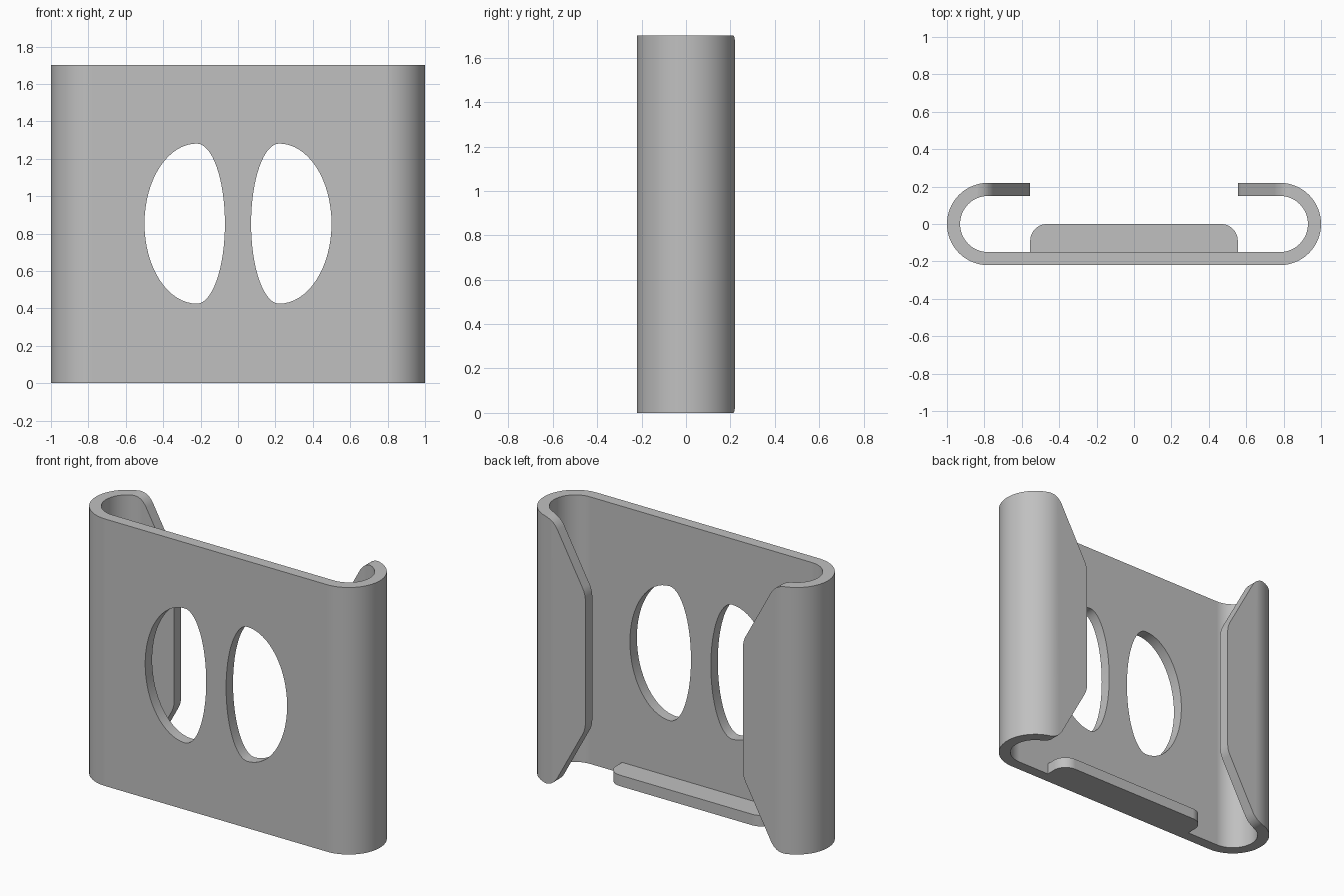
import bpy, bmesh
from math import sin, cos, pi
from mathutils import Vector

if "Cube" in bpy.data.objects:
    bpy.data.objects.remove(bpy.data.objects["Cube"])

H = 1.70                     # height of the bracket
OUTER, INNER = 0.22, 0.15    # curl radii, their gap is the sheet thickness
BEND = 0.78                  # x of the curl centres

metal = bpy.data.materials.new("grey metal")
metal.use_nodes = True
grey = (0.53, 0.53, 0.53, 1)
metal.diffuse_color = grey
metal.node_tree.nodes["Principled BSDF"].inputs["Base Color"].default_value = grey


def arc(cx, cy, rx, ry, a, b, n):
    """Points along an elliptical arc, angles in units of pi."""
    return [(cx + rx * cos(pi * (a + (b - a) * i / n)),
             cy + ry * sin(pi * (a + (b - a) * i / n))) for i in range(n + 1)]


def fillet(a, corner, b, t, n=8):
    """Rounded corner starting and ending at distance t from it."""
    a, c, b = Vector(a), Vector(corner), Vector(b)
    p, q = c + (a - c).normalized() * t, c + (b - c).normalized() * t
    return [tuple(p * (1 - s) ** 2 + c * 2 * s * (1 - s) + q * s * s)
            for s in (i / n for i in range(n + 1))]


def prism(name, points, lo, hi, axis):
    """Extrude an outline: xy outlines along z, xz outlines along y."""
    def place(u, v, w):
        return (u, v, w) if axis == "z" else (u, w, v)
    bm = bmesh.new()
    face = bm.faces.new([bm.verts.new(place(u, v, lo)) for u, v in points])
    ext = bmesh.ops.extrude_face_region(bm, geom=[face])
    moved = [g for g in ext["geom"] if isinstance(g, bmesh.types.BMVert)]
    bmesh.ops.translate(bm, verts=moved, vec=place(0, 0, hi - lo))
    bmesh.ops.recalc_face_normals(bm, faces=bm.faces)
    mesh = bpy.data.meshes.new(name)
    bm.to_mesh(mesh)
    bm.free()
    mesh.materials.append(metal)
    obj = bpy.data.objects.new(name, mesh)
    bpy.context.collection.objects.link(obj)
    return obj


def activate(obj):
    bpy.ops.object.select_all(action="DESELECT")
    obj.select_set(True)
    bpy.context.view_layer.objects.active = obj


def cut(target, cutter):
    cutter.hide_render = True
    mod = target.modifiers.new("cut", "BOOLEAN")
    mod.operation, mod.solver, mod.object = "DIFFERENCE", "EXACT", cutter
    activate(target)
    bpy.ops.object.modifier_apply(modifier=mod.name)
    bpy.data.objects.remove(cutter)


def finish(obj):
    activate(obj)
    bpy.ops.object.shade_smooth_by_angle(angle=pi / 6)
    mod = obj.modifiers.new("flat faces stay flat", "WEIGHTED_NORMAL")
    mod.keep_sharp = True


# Folded sheet: flat front plate with both sides curled back over
def sheet_path(r):
    right = [(0.5, r)] + arc(BEND, 0, r, r, 0.5, -0.5, 40)
    return right + [(-x, y) for x, y in reversed(right)]


sheet = prism("folded_sheet", sheet_path(OUTER) + sheet_path(INNER)[::-1], 0, H, "z")

# Trimmed lips with slanted, rounded ends
edge, knee, tip, far = (0.555, H / 2), (0.555, 1.28), (0.785, H + 0.001), (1, H + 0.001)
upper = fillet(edge, knee, tip, 0.04) + fillet(knee, tip, far, 0.07)
upper += [(upper[-1][0], 1.9), (0.3, 1.9)]
lip_trim = [(x, H - z) for x, z in reversed(upper)] + upper

# Two openings, each flatter on the side toward the middle
opening = arc(0.22, 0.853, 0.28, 0.428, -0.5, 0.5, 32)
opening += arc(0.22, 0.853, 0.15, 0.428, 0.5, 1.5, 32)[1:-1]

for side in (1, -1):
    cut(sheet, prism("lip_cutter", [(side * x, z) for x, z in lip_trim], 0.1, 0.4, "y"))
    cut(sheet, prism("opening_cutter", [(side * x, z) for x, z in opening], -0.3, -0.1, "y"))
finish(sheet)

# Bottom ledge with rounded back corners
half = [(0.555, -INNER)] + arc(0.465, -0.09, 0.09, 0.09, 0, 0.5, 12)
ledge = prism("bottom_ledge", half + [(-x, y) for x, y in reversed(half)], 0, 0.07, "z")
finish(ledge)
